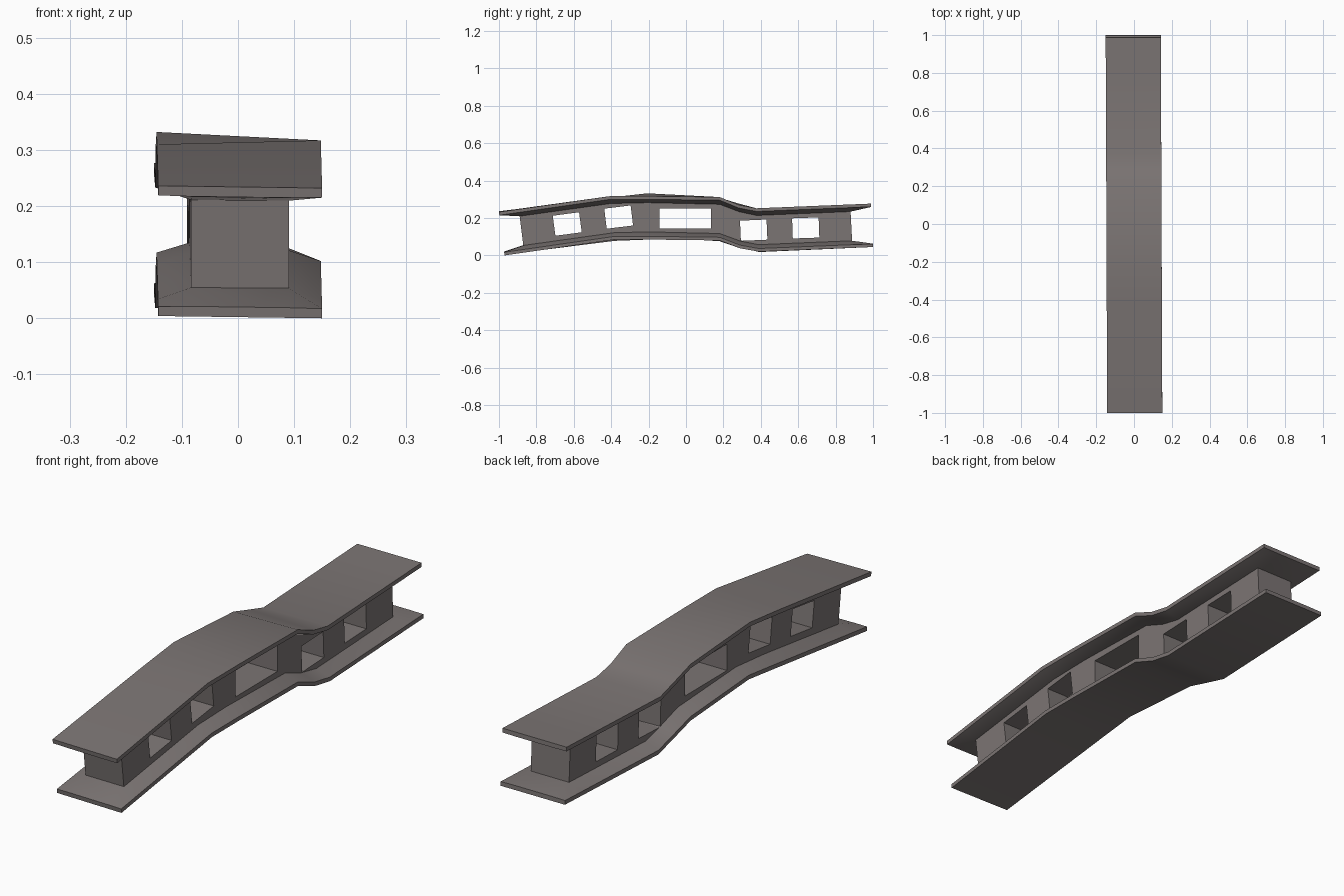
import bpy, bmesh, math

if "Cube" in bpy.data.objects:
    bpy.data.objects.remove(bpy.data.objects["Cube"])

steel = bpy.data.materials.new("warm grey steel")
steel.diffuse_color = (0.2, 0.178, 0.174, 1)
steel.use_nodes = True
steel.node_tree.nodes["Principled BSDF"].inputs["Base Color"].default_value = steel.diffuse_color

H = 0.232  # girder depth between outer flange faces
# spine stations: y, height of right edge, height of left edge, lean of the section
SPINE = [(-.97, .0, .004, .13), (-.38, .085, .078, .11), (-.2, .085, .10, .03),
         (.18, .08, .076, 0), (.29, .038, .045, .03), (.39, .02, .018, .06),
         (1.0, .045, .045, .05)]
WEB_START, WEB_END = -.865, .89


def spine_at(y):
    for a, b in zip(SPINE, SPINE[1:]):
        if y <= b[0] + 1e-6:
            f = (y - a[0]) / (b[0] - a[0])
            return [p + (q - p) * f for p, q in zip(a, b)]
    return SPINE[-1]


def place(x, y, h):
    """Point at offset x and height h on the bent girder."""
    _, zr, zl, lean = spine_at(y)
    f = (x + .146) / .292
    return (x - .004 * y, y - lean * h, zl + (zr - zl) * f + h)


def sweep(name, sections):
    """Skin a list of (y, [(x, h), ...]) cross-sections and cap the ends."""
    bm = bmesh.new()
    rings = [[bm.verts.new(place(x, y, h)) for x, h in prof] for y, prof in sections]
    n = len(rings[0])
    for a, b in zip(rings, rings[1:]):
        for i in range(n):
            j = (i + 1) % n
            bm.faces.new((a[i], a[j], b[j], b[i]))
    bm.faces.new(rings[0][::-1])
    bm.faces.new(rings[-1])
    bmesh.ops.recalc_face_normals(bm, faces=bm.faces)
    me = bpy.data.meshes.new(name)
    bm.to_mesh(me)
    bm.free()
    ob = bpy.data.objects.new(name, me)
    bpy.context.collection.objects.link(ob)
    me.materials.append(steel)
    return ob


def smooth(ob):
    bpy.ops.object.select_all(action='DESELECT')
    ob.select_set(True)
    bpy.context.view_layer.objects.active = ob
    bpy.ops.object.shade_smooth_by_angle(angle=math.radians(40))


# flanges: thin at the rim, thickening towards the web
ys = sorted([s[0] for s in SPINE] + [WEB_START, WEB_END])
for name, top in (("bottom_flange", False), ("top_flange", True)):
    sections = []
    for y in ys:
        t = .018 if y in (ys[0], ys[-1]) else .038
        prof = [(-.146, 0), (.146, 0), (.146, .017), (.087, t), (-.087, t), (-.146, .017)]
        sections.append((y, [(x, H - h if top else h) for x, h in prof]))
    smooth(sweep(name, sections))

# solid web between the flanges
web = sweep("web", [(y, [(-.087, .01), (.087, .01), (.087, H - .01), (-.087, H - .01)])
                    for y in ys[1:-1]])

# windows cut through the web: y, z, length, tilt in degrees
WINDOWS = [(-.635, .168, .142, 7.5), (-.36, .205, .142, 7), (-.005, .197, .275, 0),
           (.362, .135, .142, 2.5), (.64, .147, .142, 2)]
cutters = []
for y, z, length, tilt in WINDOWS:
    bpy.ops.mesh.primitive_cube_add(size=1, location=(0, y, z),
                                    rotation=(math.radians(tilt), 0, 0))
    cut = bpy.context.object
    cut.name = "window_cutter"
    cut.scale = (.5, length, .108)
    cut.hide_render = True
    cutters.append(cut)
    mod = web.modifiers.new("window", 'BOOLEAN')
    mod.object = cut
    mod.operation = 'DIFFERENCE'
    mod.solver = 'EXACT'
bpy.ops.object.select_all(action='DESELECT')
web.select_set(True)
bpy.context.view_layer.objects.active = web
for mod in list(web.modifiers):
    bpy.ops.object.modifier_apply(modifier=mod.name)
for cut in cutters:
    bpy.data.objects.remove(cut)
smooth(web)
